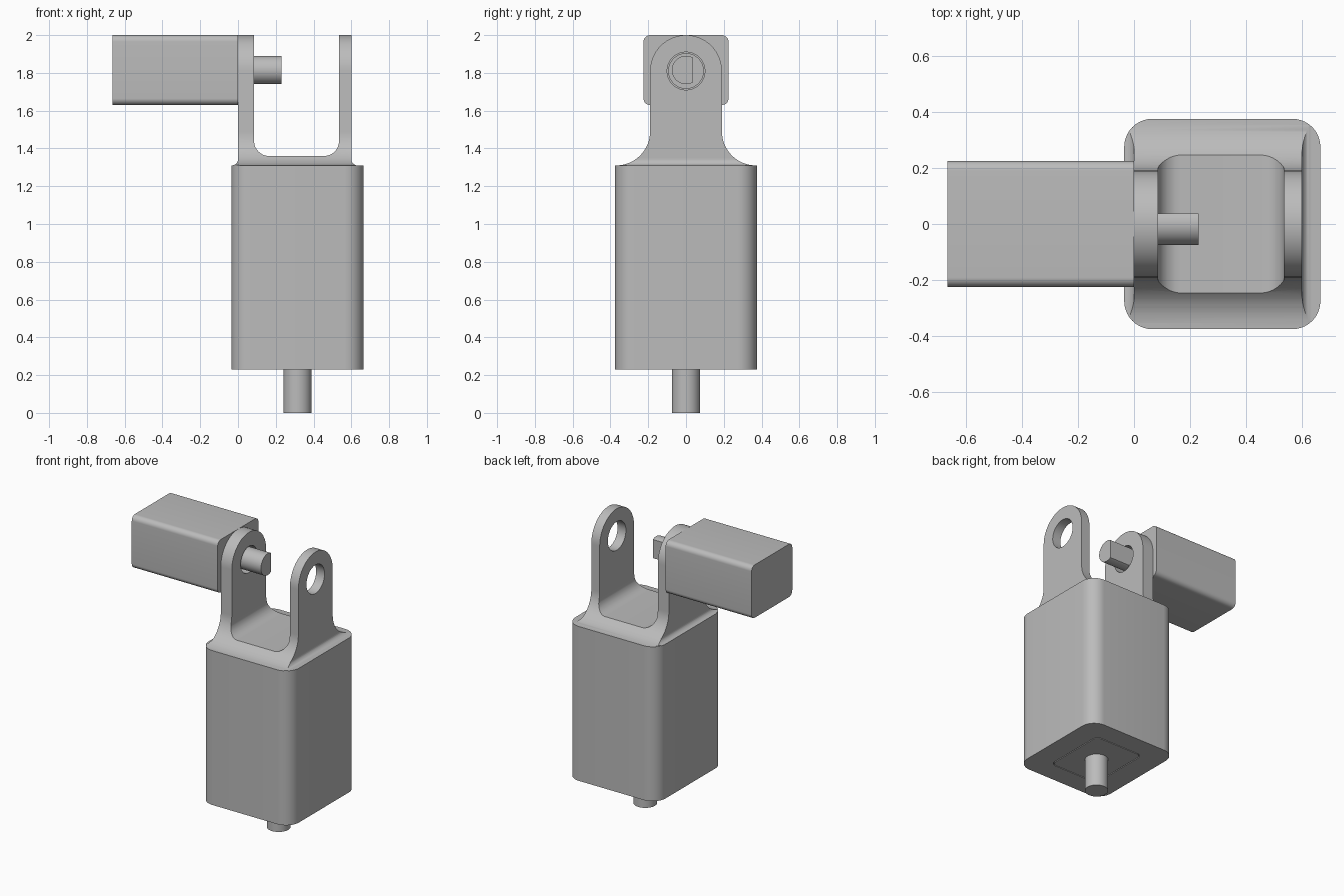
import bpy, bmesh
from math import sin, cos, pi, radians, sqrt, asin

if "Cube" in bpy.data.objects:
    bpy.data.objects.remove(bpy.data.objects["Cube"])

grey = bpy.data.materials.new("plain grey")
grey.use_nodes = True
GREY = (0.5, 0.5, 0.5, 1)
grey.diffuse_color = GREY
grey.node_tree.nodes["Principled BSDF"].inputs["Base Color"].default_value = GREY


def arc(cx, cy, r, start, end, n=16):
    """Points along an arc, angles in degrees."""
    angles = [radians(start + (end - start) * i / n) for i in range(n + 1)]
    return [(cx + r * cos(a), cy + r * sin(a)) for a in angles]


def rounded_rect(cx, cy, w, h, r):
    pts = []
    for k, (sx, sy) in enumerate([(1, 1), (-1, 1), (-1, -1), (1, -1)]):
        pts += arc(cx + sx * (w / 2 - r), cy + sy * (h / 2 - r), r, 90 * k, 90 * k + 90, 10)
    return pts


def prism(name, pts, axis, lo, hi):
    """Extrude a closed profile along an axis."""
    place = {"x": lambda a, b, t: (t, a, b),
             "y": lambda a, b, t: (a, t, b),
             "z": lambda a, b, t: (a, b, t)}[axis]
    bm = bmesh.new()
    rings = [[bm.verts.new(place(a, b, t)) for a, b in pts] for t in (lo, hi)]
    bm.faces.new(rings[0])
    bm.faces.new(rings[1])
    n = len(pts)
    for i in range(n):
        j = (i + 1) % n
        bm.faces.new((rings[0][i], rings[0][j], rings[1][j], rings[1][i]))
    bmesh.ops.recalc_face_normals(bm, faces=bm.faces)
    mesh = bpy.data.meshes.new(name)
    bm.to_mesh(mesh)
    bm.free()
    mesh.materials.append(grey)
    obj = bpy.data.objects.new(name, mesh)
    bpy.context.collection.objects.link(obj)
    return obj


def activate(obj):
    bpy.ops.object.select_all(action="DESELECT")
    obj.select_set(True)
    bpy.context.view_layer.objects.active = obj


def combine(obj, tool, operation):
    """Apply a boolean and discard the tool."""
    activate(obj)
    mod = obj.modifiers.new("cut", "BOOLEAN")
    mod.operation = operation
    mod.solver = "EXACT"
    mod.object = tool
    bpy.ops.object.modifier_apply(modifier=mod.name)
    bpy.data.objects.remove(tool)


def circle(cx, cy, r, n=48):
    return arc(cx, cy, r, 0, 360, n)[:-1]


BODY_X, BODY_LOW, BODY_TOP = 0.315, 0.23, 1.31
PIVOT_Z = 1.81
MOTOR_W, MOTOR_T, MOTOR_LEN, MOTOR_R = 0.45, 0.37, 0.665, 0.035

# Main housing with a motor pocket in its underside
housing = prism("housing", rounded_rect(BODY_X, 0, 0.7, 0.75, 0.1), "z", BODY_LOW, BODY_TOP)
pocket = prism("pocket", rounded_rect(BODY_X, 0, MOTOR_T + 0.012, MOTOR_W + 0.012, MOTOR_R + 0.006),
               "z", BODY_LOW - 0.1, BODY_LOW + MOTOR_LEN)
combine(housing, pocket, "DIFFERENCE")

# Lower motor and its shaft
lower_motor = prism("lower_motor", rounded_rect(BODY_X, 0, MOTOR_T, MOTOR_W, MOTOR_R),
                    "z", BODY_LOW, BODY_LOW + MOTOR_LEN)
lower_shaft = prism("lower_shaft", circle(BODY_X, 0, 0.075), "z", 0, BODY_LOW + 0.01)

# Clevis side profile: round tops, straight sides, concave flare to the base
half = 0.19
side = arc(0, PIVOT_Z, half, 0, 180, 32)
side += arc(-0.37, BODY_TOP + 0.18, 0.18, 0, -90)
side += [(-0.37, 1.25), (0.37, 1.25)]
side += arc(0.37, BODY_TOP + 0.18, 0.18, 270, 180)
clevis = prism("clevis", side, "x", -0.1, 0.8)

# Clevis front profile: U-shaped slot between two lugs, small outer fillets
front = [(-0.033, 1.2), (0.633, 1.2)]
front += arc(0.633, BODY_TOP + 0.033, 0.033, 270, 180, 8)
front += [(0.6, 2.1), (0.535, 2.1)]
front += arc(0.455, 1.44, 0.08, 0, -90, 12)
front += arc(0.165, 1.44, 0.08, 270, 180, 12)
front += [(0.085, 2.1), (0.0, 2.1)]
front += arc(-0.033, BODY_TOP + 0.033, 0.033, 0, -90, 8)
combine(clevis, prism("slot_profile", front, "y", -0.5, 0.5), "INTERSECT")
combine(clevis, prism("corner_trim", rounded_rect(BODY_X, 0, 0.698, 0.746, 0.1), "z", 1, 2.2), "INTERSECT")

# Pivot holes in the two lugs
for x0, x1, r in ((-0.1, 0.3, 0.092), (0.3, 0.8, 0.1)):
    combine(clevis, prism("hole", circle(0, PIVOT_Z, r), "x", x0, x1), "DIFFERENCE")

# Upper motor lying sideways, with a D-shaped shaft through the lug
upper_motor = prism("upper_motor", rounded_rect(0, 2 - MOTOR_T / 2, MOTOR_W, MOTOR_T, MOTOR_R),
                    "x", -MOTOR_LEN, 0)
flat = 90 - math_angle if (math_angle := 90 - asin(sqrt(1 - 0.25)) * 180 / pi) < 0 else 60
upper_shaft = prism("upper_shaft", arc(0, 2 - MOTOR_T / 2, 0.075, flat, 360 - flat, 40),
                    "x", -0.01, 0.23)

for obj in (housing, lower_motor, lower_shaft, clevis, upper_motor, upper_shaft):
    activate(obj)
    bpy.ops.object.shade_smooth_by_angle(angle=radians(30))
